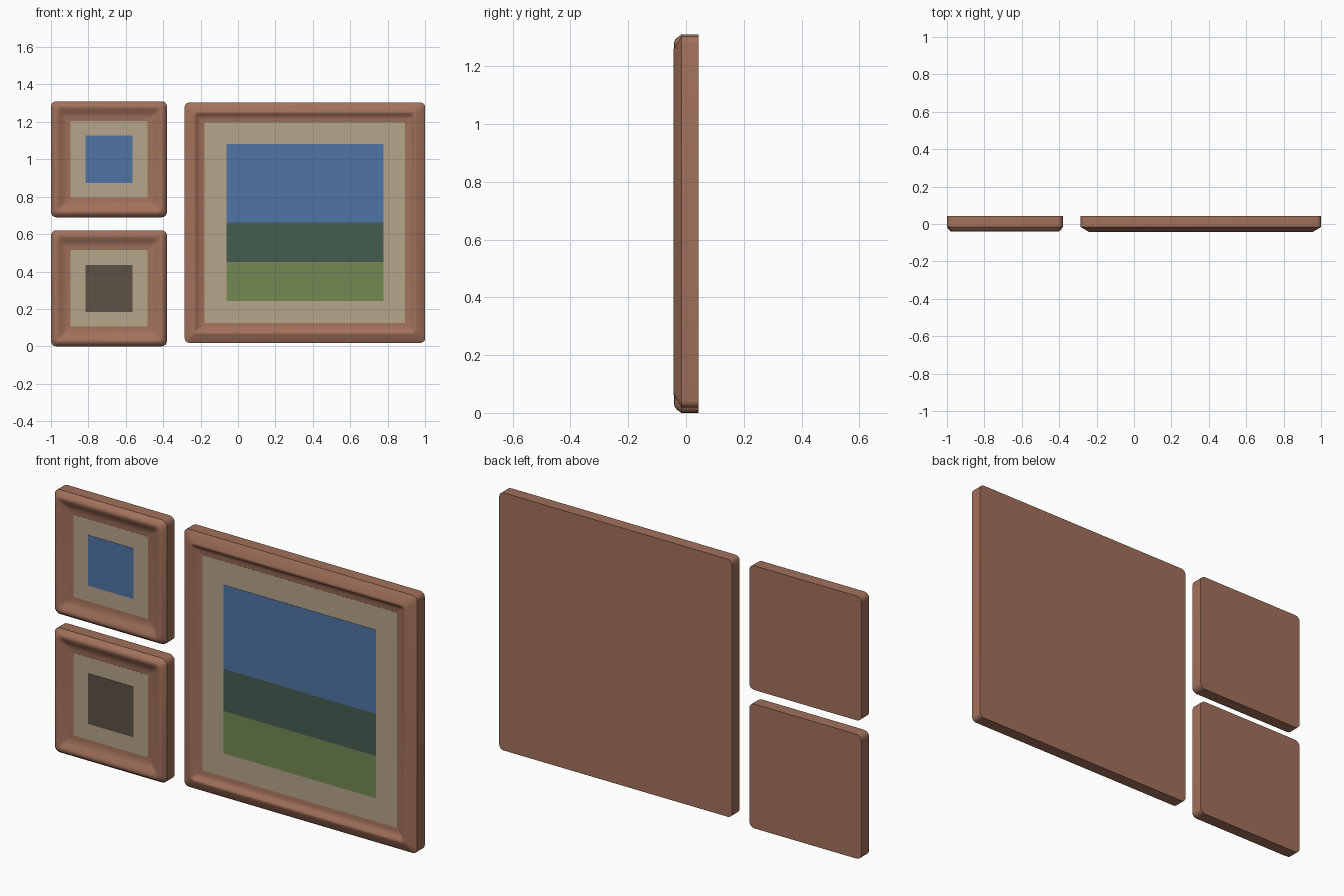
import bpy, bmesh, math

if "Cube" in bpy.data.objects:
    bpy.data.objects.remove(bpy.data.objects["Cube"])


def material(name, rgb):
    m = bpy.data.materials.new(name)
    m.diffuse_color = (*rgb, 1)
    m.use_nodes = True
    m.node_tree.nodes["Principled BSDF"].inputs["Base Color"].default_value = m.diffuse_color
    return m


WOOD = material("wood", (0.36, 0.165, 0.105))
MAT = material("mat_board", (0.47, 0.38, 0.26))
BLUE = material("blue", (0.08, 0.175, 0.38))
PINE = material("dark_green", (0.06, 0.107, 0.08))
GRASS = material("grass_green", (0.17, 0.25, 0.085))
DARK = material("dark_brown", (0.107, 0.084, 0.06))


def finish(bm, name, mat):
    bmesh.ops.recalc_face_normals(bm, faces=bm.faces)
    me = bpy.data.meshes.new(name)
    bm.to_mesh(me)
    bm.free()
    me.materials.append(mat)
    ob = bpy.data.objects.new(name, me)
    bpy.context.collection.objects.link(ob)
    return ob


def panel(name, x0, x1, z0, z1, y, mat, thick=0.002):
    """Thin upright board whose front face lies at y."""
    bm = bmesh.new()
    bmesh.ops.create_cube(bm, size=1)
    for v in bm.verts:
        v.co = ((x0 + x1) / 2 + v.co.x * (x1 - x0),
                y + (v.co.y + 0.5) * thick,
                (z0 + z1) / 2 + v.co.z * (z1 - z0))
    return finish(bm, name, mat)


def frame(name, cx, cz, half, profile):
    """Sweep (inset, y, corner radius) rings around a rounded square."""
    bm = bmesh.new()
    seg = 4
    rings = []
    for inset, y, r in profile:
        c = half - inset - r
        ring = []
        for k, (sx, sz) in enumerate([(1, 1), (-1, 1), (-1, -1), (1, -1)]):
            for i in range(seg + 1):
                a = math.pi / 2 * (k + i / seg)
                ring.append(bm.verts.new((cx + sx * c + r * math.cos(a), y,
                                          cz + sz * c + r * math.sin(a))))
        rings.append(ring)
    for a, b in zip(rings, rings[1:]):
        n = len(a)
        for i in range(n):
            j = (i + 1) % n
            bm.faces.new((a[i], a[j], b[j], b[i]))
    bm.faces.new(rings[0])
    ob = finish(bm, name, WOOD)
    bpy.ops.object.select_all(action='DESELECT')
    ob.select_set(True)
    bpy.context.view_layer.objects.active = ob
    bpy.ops.object.shade_smooth_by_angle(angle=math.radians(35))


# Moulding profiles, from the back edge round to the picture opening
SMALL = [(0, 0.044, 0.028), (0, -0.016, 0.028), (0.01, -0.030, 0.026),
         (0.02, -0.039, 0.024), (0.03, -0.041, 0.022), (0.042, -0.037, 0.018),
         (0.06, -0.025, 0.014), (0.075, -0.019, 0.01), (0.09, -0.017, 0.005),
         (0.107, -0.016, 0.001)]
LARGE = [(0, 0.044, 0.024), (0, -0.016, 0.024), (0.045, -0.043, 0.02),
         (0.053, -0.044, 0.018), (0.058, -0.042, 0.016), (0.07, -0.030, 0.012),
         (0.08, -0.025, 0.008), (0.092, -0.024, 0.005), (0.107, -0.022, 0.001)]

# Two small frames
for label, cz, col in (("upper", 1.0, BLUE), ("lower", 0.31, DARK)):
    cx = -0.69
    frame(label + "_small_frame", cx, cz, 0.31, SMALL)
    panel(label + "_mat_board", cx - 0.205, cx + 0.205, cz - 0.205, cz + 0.205,
          -0.0165, MAT, 0.006)
    panel(label + "_picture", cx - 0.126, cx + 0.126, cz - 0.126, cz + 0.126,
          -0.018, col)

# Large frame with a banded landscape
cx, cz, y = 0.3575, 0.661, -0.0225
frame("large_frame", cx, cz, 0.6425, LARGE)
panel("large_mat_board", cx - 0.5365, cx + 0.5365, cz - 0.5365, cz + 0.5365,
      y, MAT, 0.006)
for name, z0, z1, col in (("grass_band", 0.241, 0.452, GRASS),
                          ("tree_band", 0.452, 0.662, PINE),
                          ("sky_band", 0.662, 1.081, BLUE)):
    panel(name, cx - 0.42, cx + 0.42, z0, z1, y - 0.0015, col)
